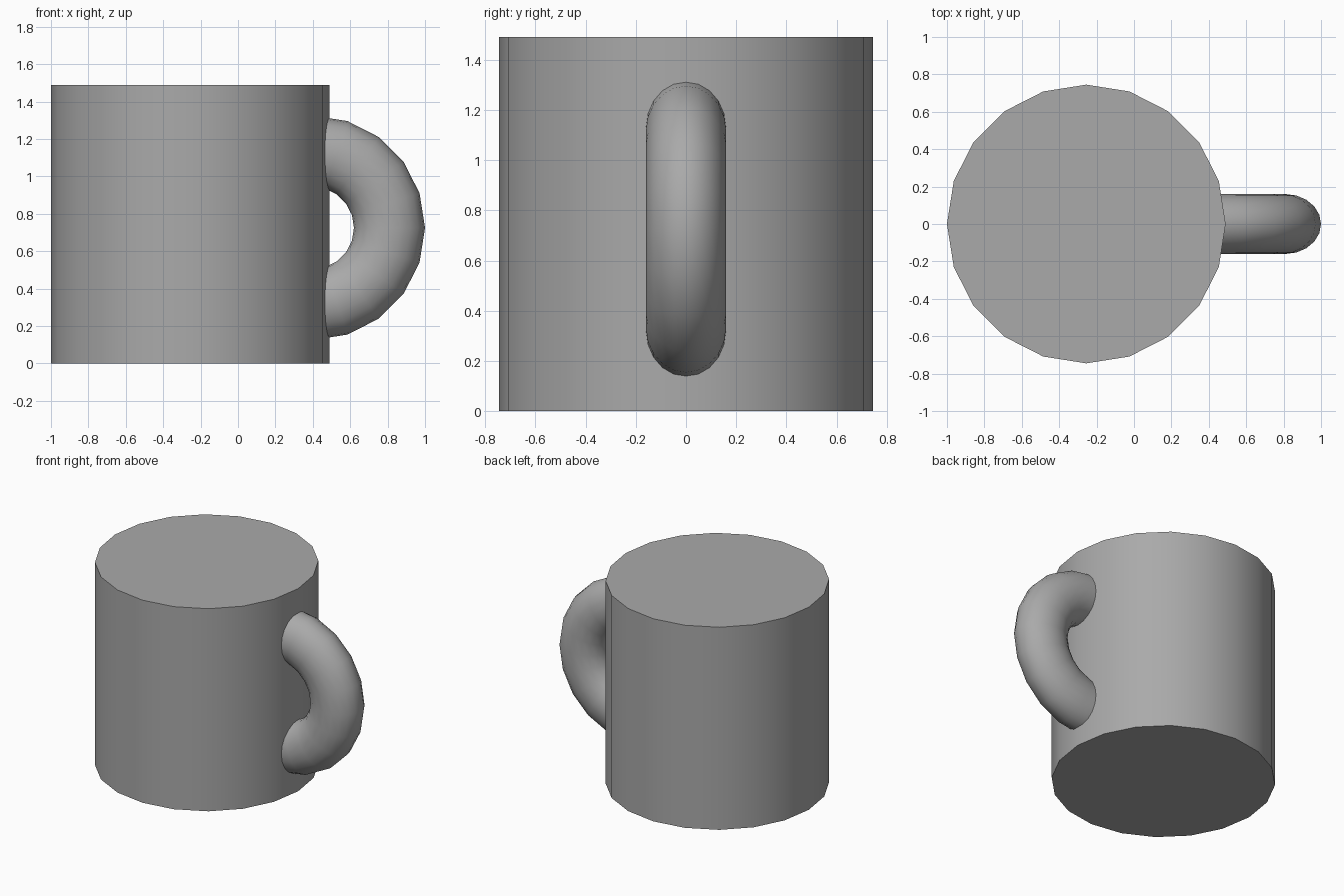
import bpy, bmesh, math
from mathutils import Matrix, Vector

cube = bpy.data.objects.get("Cube")
if cube:
    bpy.data.objects.remove(cube, do_unlink=True)

SIDES = 20
BODY_RADIUS, BODY_HEIGHT, BODY_X = 0.745, 1.49, -0.255
RING_X, RING_Z, RING_RADIUS = 0.40, 0.725, 0.41   # handle loop
TUBE_RADIAL, TUBE_WIDTH = 0.19, 0.16              # oval tube half sizes

# One grey for the whole mug
grey = bpy.data.materials.new("grey")
grey.use_nodes = True
colour = (0.40, 0.40, 0.40, 1)
grey.diffuse_color = colour
grey.node_tree.nodes["Principled BSDF"].inputs["Base Color"].default_value = colour


def finish(bm, name):
    bmesh.ops.recalc_face_normals(bm, faces=bm.faces)
    mesh = bpy.data.meshes.new(name)
    bm.to_mesh(mesh)
    bm.free()
    mesh.materials.append(grey)
    obj = bpy.data.objects.new(name, mesh)
    bpy.context.collection.objects.link(obj)
    bpy.ops.object.select_all(action="DESELECT")
    obj.select_set(True)
    bpy.context.view_layer.objects.active = obj
    bpy.ops.object.shade_smooth_by_angle(angle=math.radians(40))
    return obj


# Solid body with a corner pointing at the handle
bm = bmesh.new()
bmesh.ops.create_cone(bm, cap_ends=True, segments=SIDES,
                      radius1=BODY_RADIUS, radius2=BODY_RADIUS, depth=BODY_HEIGHT,
                      matrix=Matrix.Translation((BODY_X, 0, BODY_HEIGHT / 2)))
finish(bm, "mug_body")

# Handle: an oval swept through half a turn, its ends buried in the body
bm = bmesh.new()
centre = Vector((RING_X, 0, RING_Z))
oval = []
for i in range(SIDES):
    a = math.tau * i / SIDES
    offset = Vector((0, TUBE_WIDTH * math.sin(a), RING_RADIUS + TUBE_RADIAL * math.cos(a)))
    oval.append(bm.verts.new(centre + offset))
start = bm.faces.new(oval)
bmesh.ops.spin(bm, geom=[start] + list(start.edges) + oval, cent=centre, axis=(0, 1, 0),
               angle=math.pi, steps=SIDES // 2, use_duplicate=False)
finish(bm, "handle")
